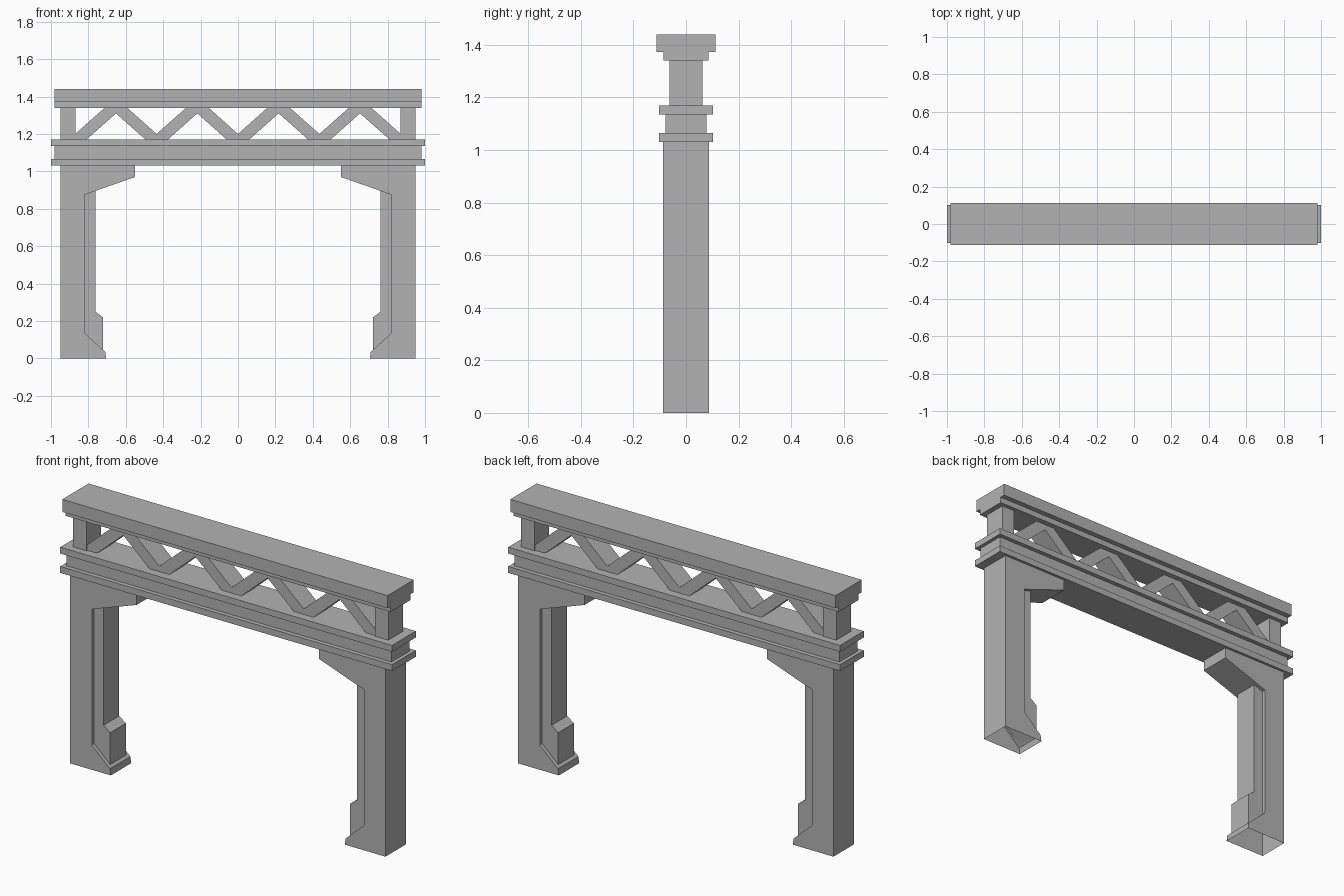
import bpy
import bmesh
from mathutils import Vector

cube = bpy.data.objects.get("Cube")
if cube:
    bpy.data.objects.remove(cube, do_unlink=True)

# One plain grey for the whole structure
GREY = (0.45, 0.45, 0.45, 1.0)
concrete = bpy.data.materials.new("concrete grey")
concrete.use_nodes = True
concrete.diffuse_color = GREY
concrete.node_tree.nodes["Principled BSDF"].inputs["Base Color"].default_value = GREY


def extrude_profile(name, points, half_depth, open_base=False):
    """Extrude an x-z outline evenly to both sides of y = 0."""
    bm = bmesh.new()
    face = bm.faces.new([bm.verts.new((x, -half_depth, z)) for x, z in points])
    ext = bmesh.ops.extrude_face_region(bm, geom=[face])
    moved = [g for g in ext["geom"] if isinstance(g, bmesh.types.BMVert)]
    bmesh.ops.translate(bm, verts=moved, vec=Vector((0, 2 * half_depth, 0)))
    bmesh.ops.recalc_face_normals(bm, faces=bm.faces)
    if open_base:
        low = [f for f in bm.faces if all(v.co.z < 0.001 for v in f.verts)]
        bmesh.ops.delete(bm, geom=low, context="FACES")
    mesh = bpy.data.meshes.new(name)
    bm.to_mesh(mesh)
    bm.free()
    mesh.materials.append(concrete)
    obj = bpy.data.objects.new(name, mesh)
    bpy.context.collection.objects.link(obj)
    return obj


def slab(name, x0, x1, z0, z1, half_depth):
    return extrude_profile(name, [(x0, z0), (x1, z0), (x1, z1), (x0, z1)], half_depth)


# Horizontal bands of the beam and the roof: half length, bottom, top, half depth
bands = {
    "beam_lower_flange": (1.0, 1.03, 1.065, 0.102),
    "beam_web": (0.98, 1.065, 1.135, 0.078),
    "beam_upper_flange": (1.0, 1.135, 1.17, 0.102),
    "cap_lower_step": (0.98, 1.34, 1.372, 0.085),
    "cap_top": (0.98, 1.372, 1.44, 0.113),
}
for name, (half, z0, z1, depth) in bands.items():
    slab(name, -half, half, z0, z1, depth)

# Outlines for the +x side, mirrored for the other
leg = [(0.95, 0), (0.95, 1.03), (0.55, 1.03), (0.55, 0.97), (0.82, 0.875),
       (0.82, 0.135), (0.71, 0.035), (0.705, 0)]
inner_post = [(0.83, 0.126), (0.83, 0.88), (0.763, 0.9), (0.763, 0.25),
              (0.723, 0.22), (0.723, 0.045)]
for side, s in (("left", 1), ("right", -1)):
    extrude_profile(side + "_leg", [(s * x, z) for x, z in leg], 0.0875, True)
    extrude_profile(side + "_inner_post", [(s * x, z) for x, z in inner_post], 0.0675)
    slab(side + "_truss_post", s * 0.87, s * 0.95, 1.17, 1.34, 0.063)

# Zigzag truss: upper edge left to right, then lower edge back
END, STEP, FLAT = 0.87, 0.2175, 0.06
BOTTOM, TOP, NOTCH = 1.17, 1.34, 0.03
upper, lower = [], []
for i in range(9):
    x = -END + i * STEP
    if i % 2:
        upper += [(x - FLAT, TOP), (x + FLAT, TOP)]
        lower.append((x, TOP - NOTCH))
    else:
        upper.append((x, BOTTOM + NOTCH))
        lower += [(max(x - FLAT, -END), BOTTOM), (min(x + FLAT, END), BOTTOM)]
extrude_profile("zigzag_truss", upper + lower[::-1], 0.056)
